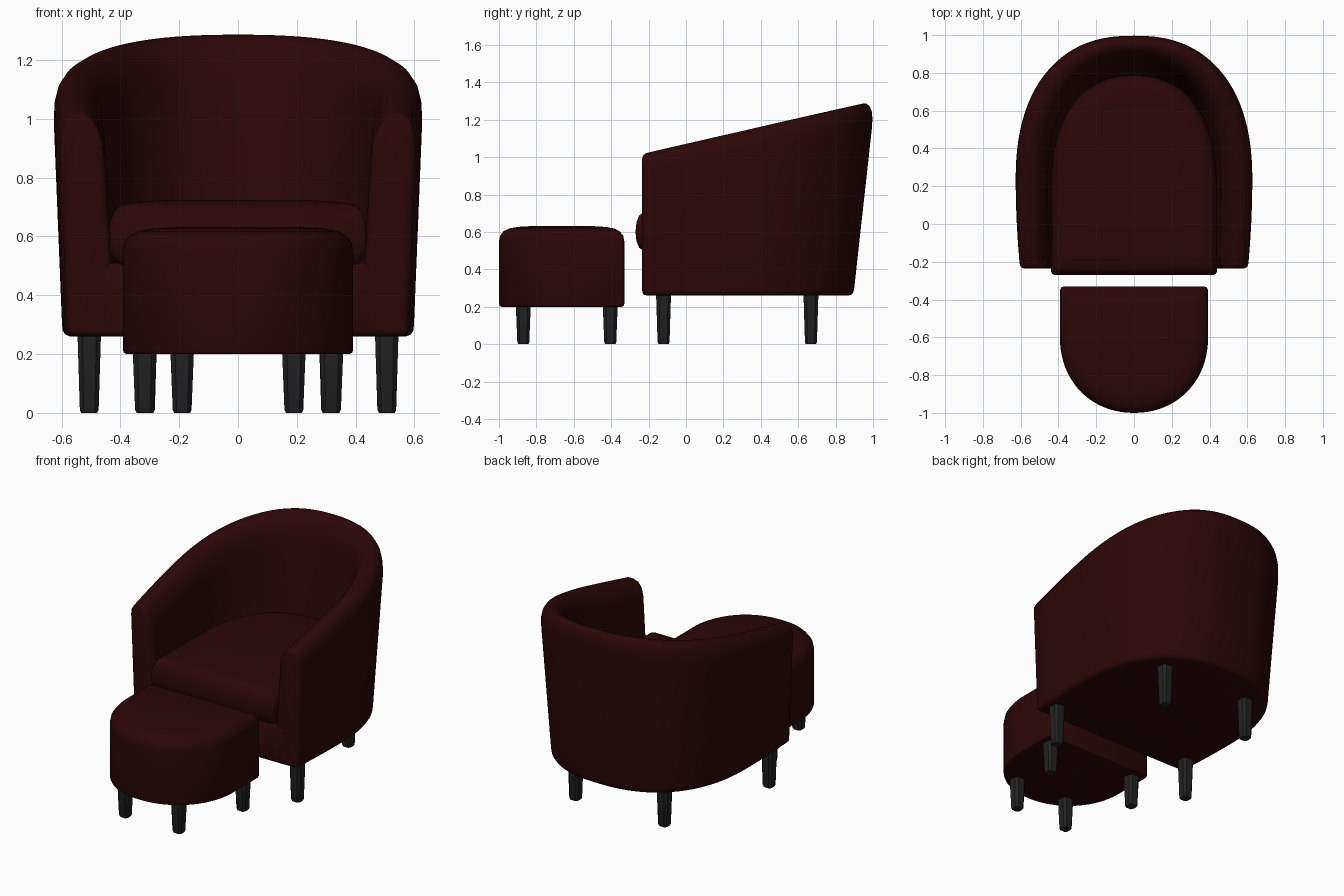
import bpy, bmesh, math
from mathutils import Vector

if "Cube" in bpy.data.objects:
    bpy.data.objects.remove(bpy.data.objects["Cube"])


def material(name, rgb, rough):
    m = bpy.data.materials.new(name)
    m.use_nodes = True
    m.diffuse_color = (*rgb, 1)
    node = m.node_tree.nodes["Principled BSDF"]
    node.inputs["Base Color"].default_value = (*rgb, 1)
    node.inputs["Roughness"].default_value = rough
    return m


FABRIC = material("dark red fabric", (0.025, 0.002, 0.0024), 0.8)
WOOD = material("black wood", (0.016, 0.016, 0.016), 0.6)


def loft(name, rings, mat, angle=40):
    """Skin a list of closed rings and cap both ends."""
    bm = bmesh.new()
    rows = [[bm.verts.new(p) for p in ring] for ring in rings]
    n = len(rows[0])
    for a, b in zip(rows, rows[1:]):
        for i in range(n):
            j = (i + 1) % n
            bm.faces.new((a[i], a[j], b[j], b[i]))
    bm.faces.new(rows[0])
    bm.faces.new(rows[-1])
    bmesh.ops.recalc_face_normals(bm, faces=bm.faces)
    mesh = bpy.data.meshes.new(name)
    bm.to_mesh(mesh)
    bm.free()
    mesh.materials.append(mat)
    obj = bpy.data.objects.new(name, mesh)
    bpy.context.collection.objects.link(obj)
    bpy.ops.object.select_all(action="DESELECT")
    obj.select_set(True)
    bpy.context.view_layer.objects.active = obj
    bpy.ops.object.shade_smooth_by_angle(angle=math.radians(angle))


def arc_point(a, width, mid, depth, power):
    """Point on a rounded half outline, a running 0 to pi."""
    c, s = math.cos(a), max(math.sin(a), 0)
    x = math.copysign(abs(c) ** (2 / power), c) * width
    return x, mid + s ** (2 / power) * depth


def d_ring(z, width, flat, mid, end, power, r=0.02, steps=40):
    """Level D-shaped ring: straight edge at flat, rounded edge at end."""
    s = 1 if end > flat else -1
    pts = [(-width, flat + s * r), (-width + r * 0.3, flat + s * r * 0.3),
           (-width + r, flat), (width - r, flat),
           (width - r * 0.3, flat + s * r * 0.3), (width, flat + s * r)]
    pts += [arc_point(math.pi * i / steps, width, mid, end - mid, power)
            for i in range(steps + 1)]
    return [Vector((x, y, z)) for x, y in pts]


def d_solid(name, levels, width, flat, mid, end, power):
    """Stack D rings; each level is (inset, height)."""
    s = 1 if end > flat else -1
    rings = [d_ring(z, width - i, flat + s * i, mid, end - s * i, power)
             for i, z in levels]
    loft(name, rings, FABRIC)


# Curved back and arms: one padded section swept round a U
FRONT, MID = -0.235, 0.2
RIM = [(1, 0.13), (0.975, 0.08), (0.91, 0.042), (0.79, 0.015), (0.63, 0.001),
       (0.45, 0.002), (0.27, 0.02), (0.12, 0.055), (0.03, 0.1), (0, 0.16)]


def wall(side, a, y, z, outer):
    """Point on the outer or inner wall at height z."""
    if outer:
        k = (z - 0.26) / 0.94
        width, depth, power = 0.597 + 0.038 * k, 0.695 + 0.104 * k, 2.4
    else:
        k = (z - 0.5) / 0.7
        width, depth, power = 0.43 + 0.04 * k, 0.565 + 0.11 * k, 2.3
    if side:
        taper = 0.03 * ((MID - y) / 0.43) ** 2 if outer else 0
        return Vector((side * width * (1 - taper), y, z))
    return Vector((*arc_point(a, width, MID, depth, power), z))


def section(side=0, a=0, y=0, inset=0.0):
    """Closed cross-section of the padding; inset shrinks it for rounded ends."""
    mid = (wall(side, a, y, 1.2, True) + wall(side, a, y, 1.2, False)) / 2
    top = 1.072 + 0.23 * mid.y
    spec = [(0, 0.26), (0.86, 0.26), (0.95, 0.267), (0.99, 0.28), (1, 0.3), (1, 0.6)]
    spec += [(f, top - d) for f, d in RIM] + [(0, 0.6)]
    ring = []
    for f, z in spec:
        f = min(max(f, inset * 6), 1 - inset * 6)
        z = min(max(z, 0.26 + inset), top - inset)
        ring.append(wall(side, a, y, z, False).lerp(wall(side, a, y, z, True), f))
    return ring


stations = [(FRONT, 0.028), (FRONT + 0.004, 0.014), (FRONT + 0.012, 0.005),
            (FRONT + 0.026, 0), (-0.1, 0), (0, 0), (0.1, 0)]
rings = [section(1, 0, y, i) for y, i in stations]
rings += [section(0, math.pi * i / 48) for i in range(49)]
rings += [section(-1, 0, y, i) for y, i in reversed(stations)]
loft("back_and_arms", rings, FABRIC, 50)

# Seat base and cushion
d_solid("seat_base", [(0.026, 0.26), (0.012, 0.264), (0.004, 0.272), (0, 0.288),
                      (0, 0.49), (0.01, 0.51)], 0.52, FRONT, MID, 0.8, 2.2)
d_solid("seat_cushion", [(0.045, 0.5), (0.02, 0.515), (0.005, 0.55), (0, 0.6),
                         (0.005, 0.65), (0.018, 0.685), (0.04, 0.706),
                         (0.09, 0.716), (0.2, 0.724)],
        0.44, -0.27, MID, 0.79, 2.3)

# Footstool
d_solid("footstool", [(0.015, 0.2), (0.004, 0.204), (0, 0.215), (0, 0.55),
                      (0.006, 0.58), (0.024, 0.603), (0.052, 0.618),
                      (0.1, 0.627), (0.2, 0.633)],
        0.392, -0.33, -0.6, -1.0, 2.1)


# Tapered legs with chamfered corners
def leg(name, x, y, top):
    rings = []
    for z, h in ((0, 0.027), (0.01, 0.032), (top, 0.04)):
        c = h * 0.6
        rings.append([Vector((x + u, y + v, z)) for u, v in (
            (h, -c), (h, c), (c, h), (-c, h), (-h, c), (-h, -c), (-c, -h), (c, -h))])
    loft(name, rings, WOOD, 30)


for side, label in ((1, "left"), (-1, "right")):
    leg(f"chair_front_leg_{label}", side * 0.506, -0.12, 0.27)
    leg(f"chair_back_leg_{label}", side * 0.315, 0.668, 0.27)
    leg(f"footstool_front_leg_{label}", side * 0.19, -0.87, 0.21)
    leg(f"footstool_back_leg_{label}", side * 0.318, -0.405, 0.21)
